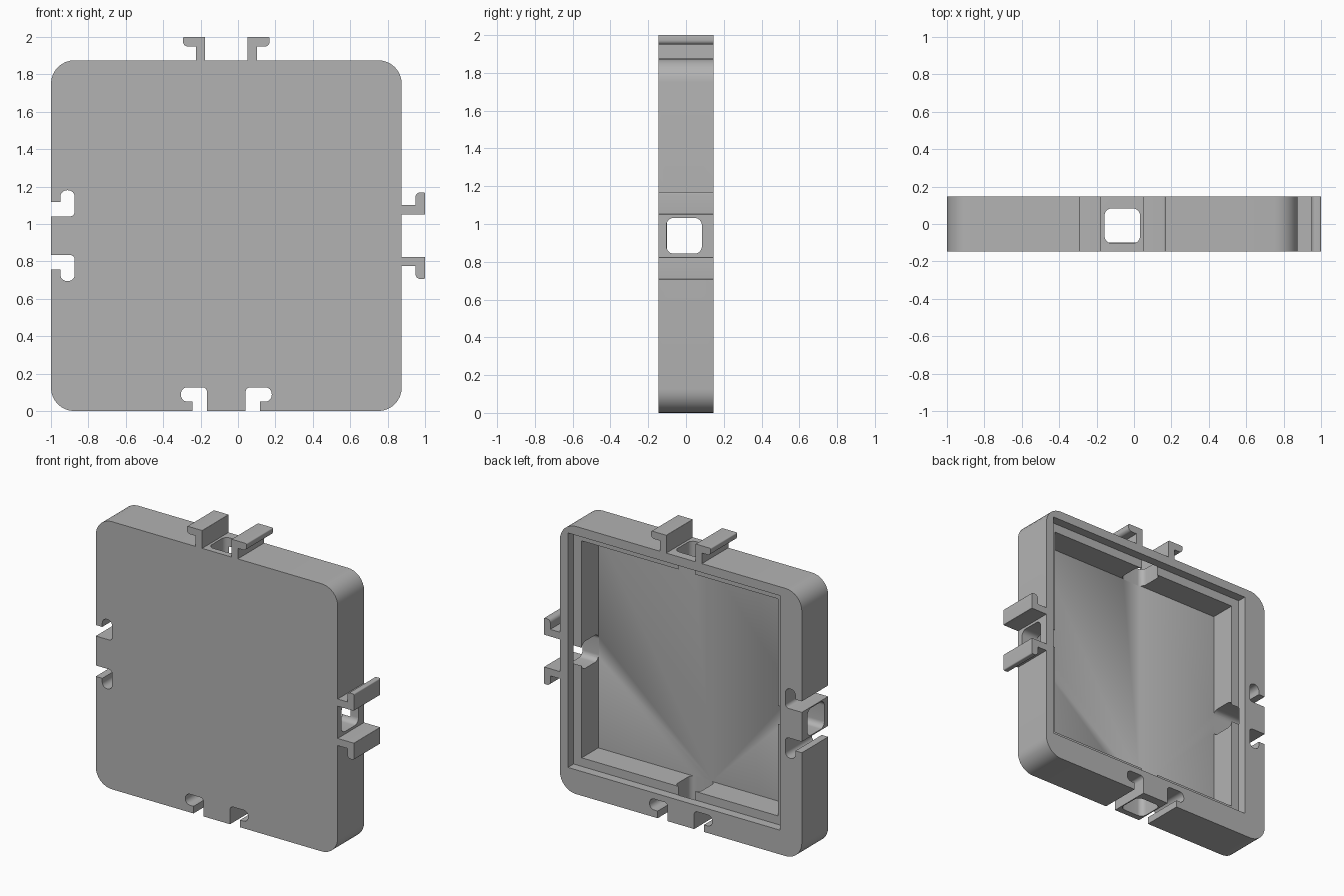
import bpy, bmesh, math
from mathutils import Vector

if "Cube" in bpy.data.objects:
    bpy.data.objects.remove(bpy.data.objects["Cube"])

grey = bpy.data.materials.new("plain grey")
grey.use_nodes = True
grey.diffuse_color = (0.45, 0.45, 0.45, 1)
grey.node_tree.nodes["Principled BSDF"].inputs["Base Color"].default_value = grey.diffuse_color

CX, CZ = -0.0625, 0.9375      # middle of the square case
HALF = 0.9375                 # half its width
DEPTH = 0.146                 # half its depth


def rounded(points, steps=8):
    """Round each corner (p, q, radius) of an outline."""
    out = []
    n = len(points)
    for i, (p, q, r) in enumerate(points):
        here = Vector((p, q))
        if r == 0:
            out.append(here)
            continue
        before = (Vector(points[i - 1][:2]) - here).normalized()
        after = (Vector(points[(i + 1) % n][:2]) - here).normalized()
        centre = here + (before + after) * r      # corners are square
        for k in range(steps + 1):
            t = k / steps * math.pi / 2
            out.append(centre - after * r * math.cos(t) - before * r * math.sin(t))
    return out


def rectangle(p0, p1, q0, q1, r=0):
    return rounded([(p0, q0, r), (p1, q0, r), (p1, q1, r), (p0, q1, r)])


def prism(name, outline, start, end, axis="y"):
    """Extrude an outline along an axis."""
    place = {"x": lambda p, q, d: (d, p, q),
             "y": lambda p, q, d: (p, d, q),
             "z": lambda p, q, d: (p, q, d)}[axis]
    bm = bmesh.new()
    low = [bm.verts.new(place(p, q, start)) for p, q in outline]
    high = [bm.verts.new(place(p, q, end)) for p, q in outline]
    bm.faces.new(low)
    bm.faces.new(high)
    for i in range(len(low)):
        j = (i + 1) % len(low)
        bm.faces.new((low[i], low[j], high[j], high[i]))
    bmesh.ops.recalc_face_normals(bm, faces=bm.faces)
    mesh = bpy.data.meshes.new(name)
    bm.to_mesh(mesh)
    bm.free()
    mesh.materials.append(grey)
    obj = bpy.data.objects.new(name, mesh)
    bpy.context.collection.objects.link(obj)
    return obj


def activate(obj):
    bpy.ops.object.select_all(action="DESELECT")
    obj.select_set(True)
    bpy.context.view_layer.objects.active = obj


def smooth(obj):
    activate(obj)
    bpy.ops.object.shade_smooth_by_angle(angle=math.radians(30))


def ell(inner, stem, tip, base, foot, end, r_heel, r_in, r_out):
    """L outline: u runs along the side, v runs across it."""
    return rounded([(inner, base, 0), (stem, base, 0), (stem, foot, 0),
                    (tip, foot, r_in), (tip, end, r_out), (inner, end, r_heel)])


# Case: rounded square block
case = prism("case", rectangle(CX - HALF, CX + HALF, CZ - HALF, CZ + HALF, 0.125),
             -DEPTH, DEPTH)
cutters = []

# Cavity and the shallow lid recess, both open at the back
cutters.append(prism("cavity_cutter", rectangle(-0.77, 0.75, 0.23, 1.75), -0.1, 0.3))
cutters.append(prism("recess_cutter", rectangle(-0.83, 0.8125, 0.17, 1.8125), 0.083, 0.3))

# Rounded square ports through the four walls
port_x = rectangle(-0.104, 0.084, CZ - 0.095, CZ + 0.095, 0.04)
port_z = rectangle(CX - 0.095, CX + 0.095, -0.104, 0.084, 0.04)
for start, end in ((-1.1, -0.765), (0.745, 0.95)):
    cutters.append(prism("port_cutter", port_x, start, end, "x"))
for start, end in ((-0.1, 0.235), (1.745, 1.95)):
    cutters.append(prism("port_cutter", port_z, start, end, "z"))

# Slots on the bottom and right sides, hooks on the top and left sides
slot = ell(0.103, 0.18, 0.243, -0.05, 0.05, 0.127, 0.025, 0.036, 0.036)
hook = ell(0.113, 0.163, 0.231, -0.01, 0.074, 0.125, 0.004, 0.025, 0.008)
hooks = []
for side in (-1, 1):
    word = "lower" if side < 0 else "upper"
    hand = "right" if side < 0 else "left"
    cutters.append(prism("slot_cutter", [(CX + side * u, v) for u, v in slot], -0.3, 0.3))
    cutters.append(prism("slot_cutter", [(v - 1, CZ + side * u) for u, v in slot], -0.3, 0.3))
    hooks.append(prism("top_hook_" + hand,
                       [(CX + side * u, CZ + HALF + v) for u, v in hook], -DEPTH, DEPTH))
    hooks.append(prism("side_hook_" + word,
                       [(CX + HALF + v, CZ + side * u) for u, v in hook], -DEPTH, DEPTH))

# Cut the case, then drop the cutters
activate(case)
for cutter in cutters:
    cutter.hide_render = True
    mod = case.modifiers.new("cut", "BOOLEAN")
    mod.operation = "DIFFERENCE"
    mod.solver = "EXACT"
    mod.object = cutter
    bpy.ops.object.modifier_apply(modifier=mod.name)
for cutter in cutters:
    bpy.data.objects.remove(cutter)

for obj in [case] + hooks:
    smooth(obj)
